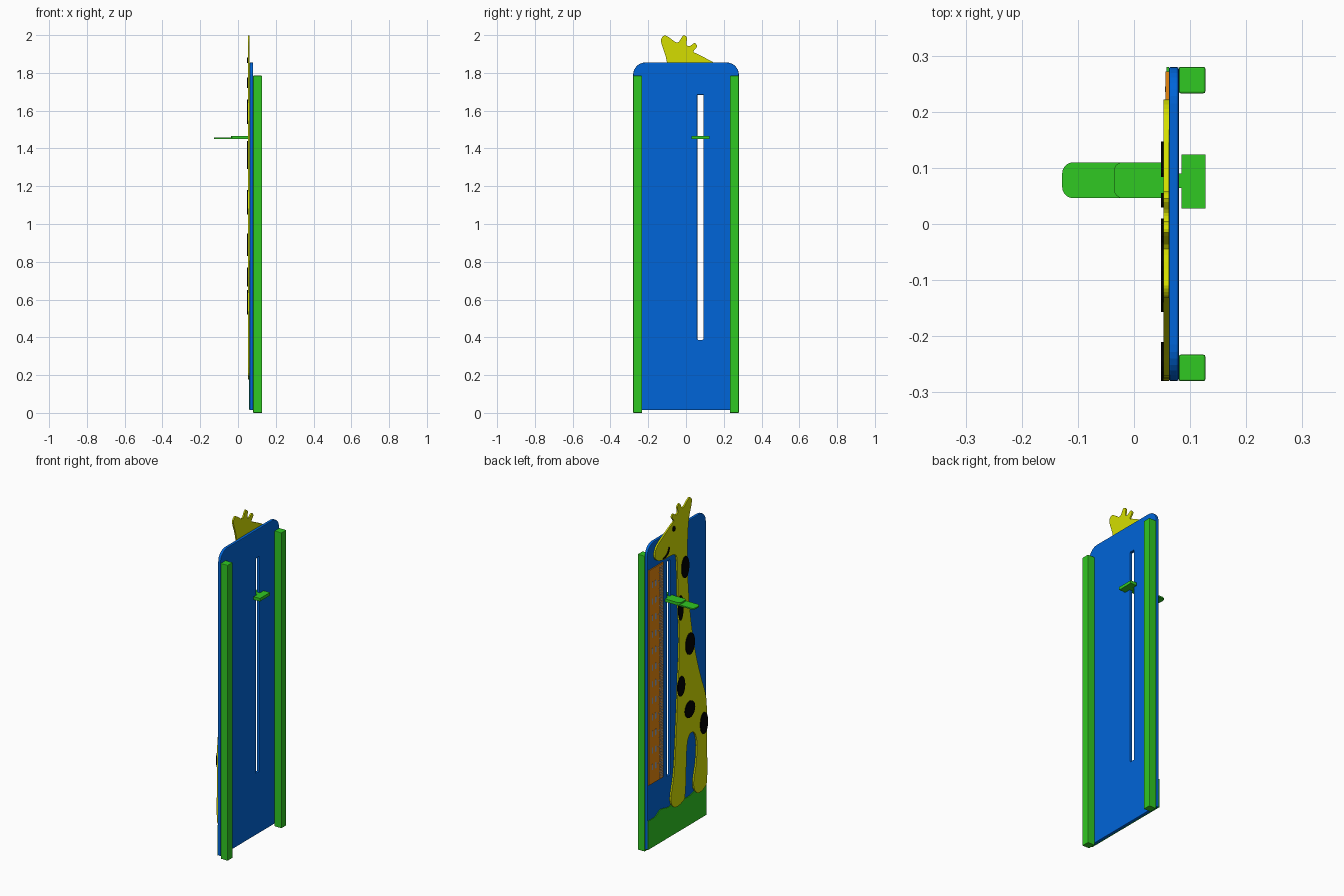
import bpy, bmesh, math
from mathutils import Vector

cube = bpy.data.objects.get("Cube")
if cube:
    bpy.data.objects.remove(cube, do_unlink=True)


def material(name, rgb):
    m = bpy.data.materials.new(name)
    m.use_nodes = True
    m.diffuse_color = (*rgb, 1)
    m.node_tree.nodes["Principled BSDF"].inputs["Base Color"].default_value = (*rgb, 1)
    return m


BLUE = material("board blue", (0.0, 0.13, 0.69))
GREEN = material("green", (0.03, 0.58, 0.016))
YELLOW = material("yellow", (0.66, 0.73, 0.0))
ORANGE = material("orange", (0.9, 0.27, 0.005))
SLATE = material("marking blue grey", (0.25, 0.36, 0.55))
BLACK = material("black", (0.0, 0.0, 0.0))


def prism(name, outline, low, high, mat, axis="x"):
    """Extrude a flat outline: (y, z) along x, or (x, y) along z."""
    bm = bmesh.new()
    place = (lambda a, b: (low, a, b)) if axis == "x" else (lambda a, b: (a, b, low))
    face = bm.faces.new([bm.verts.new(place(*p)) for p in outline])
    new = bmesh.ops.extrude_face_region(bm, geom=[face])["geom"]
    step = Vector((high - low, 0, 0)) if axis == "x" else Vector((0, 0, high - low))
    bmesh.ops.translate(bm, vec=step, verts=[v for v in new if isinstance(v, bmesh.types.BMVert)])
    bmesh.ops.recalc_face_normals(bm, faces=bm.faces)
    mesh = bpy.data.meshes.new(name)
    bm.to_mesh(mesh)
    bm.free()
    mesh.materials.append(mat)
    ob = bpy.data.objects.new(name, mesh)
    bpy.context.collection.objects.link(ob)
    return ob


def bevel(ob, width):
    mod = ob.modifiers.new("bevel", "BEVEL")
    mod.width, mod.segments = width, 2
    mod.limit_method, mod.angle_limit = "ANGLE", math.radians(60)


def rect(a0, a1, b0, b1):
    return [(a0, b0), (a1, b0), (a1, b1), (a0, b1)]


def ellipse(a, b, ra, rb, n=24):
    return [(a + ra * math.cos(math.tau * i / n), b + rb * math.sin(math.tau * i / n))
            for i in range(n)]


def corner(a, b, r, start, n=8):
    """Quarter circle about (a, b), starting at an angle in degrees."""
    return [(a + r * math.cos(math.radians(start + 90 * i / n)),
             b + r * math.sin(math.radians(start + 90 * i / n))) for i in range(n + 1)]


def smooth(points, closed=True, steps=4):
    """Smooth curve through the points."""
    pts = [Vector(p) for p in points]
    n, out = len(pts), []
    pick = (lambda i: pts[i % n]) if closed else (lambda i: pts[min(max(i, 0), n - 1)])
    for i in range(n if closed else n - 1):
        p, q, r, s = (pick(i + k) for k in (-1, 0, 1, 2))
        for k in range(steps):
            t = k / steps
            v = 0.5 * (2 * q + (r - p) * t + (2 * p - 5 * q + 4 * r - s) * t * t
                       + (3 * q - p - 3 * r + s) * t ** 3)
            out.append(tuple(v))
    if not closed:
        out.append(tuple(pts[-1]))
    return out


# Board with rounded top corners and a long slot
W, TOP, R = 0.28, 1.855, 0.065
board = prism("board", [(-W, 0.015), (W, 0.015)] + corner(W - R, TOP - R, R, 0)
              + corner(R - W, TOP - R, R, 90), 0.062, 0.08, BLUE)
cutter = prism("slot_cutter", rect(0.061, 0.092, 0.387, 1.684), 0.0, 0.2, BLUE)
cutter.hide_render = True
cut = board.modifiers.new("slot", "BOOLEAN")
cut.operation, cut.solver, cut.object = "DIFFERENCE", "EXACT", cutter
bpy.context.view_layer.objects.active = board
bpy.ops.object.modifier_apply(modifier=cut.name)
bpy.data.objects.remove(cutter, do_unlink=True)
bevel(board, 0.004)

# Rear posts
for side, y in (("right", -0.2565), ("left", 0.2565)):
    bevel(prism("post_" + side, rect(y - 0.0235, y + 0.0235, 0.0, 1.785), 0.08, 0.127, GREEN), 0.003)

# Grass along the bottom with a wavy upper edge
wave = smooth([(W, 0.19), (0.21, 0.19), (0.16, 0.215), (0.08, 0.2), (0, 0.215),
               (-0.1, 0.19), (-0.2, 0.21), (-W, 0.195)], closed=False)
prism("grass", [(-W, 0.016), (W, 0.016)] + wave, 0.058, 0.062, GREEN)

# Giraffe silhouette: head, neck front, front leg, arch, rear leg, back, ear, horns
giraffe = [
    (0.15, 1.853), (0.205, 1.815), (0.222, 1.765), (0.19, 1.73), (0.13, 1.715),
    (0.08, 1.715), (0.03, 1.705), (0.008, 1.66), (0.0, 1.45), (-0.015, 1.17),
    (0.0, 0.9), (0.015, 0.65), (0.035, 0.4), (0.068, 0.24), (0.03, 0.18),
    (-0.04, 0.185), (-0.07, 0.23), (-0.083, 0.48), (-0.105, 0.56), (-0.15, 0.565),
    (-0.18, 0.5), (-0.175, 0.38), (-0.148, 0.25), (-0.185, 0.185), (-0.25, 0.19),
    (-0.278, 0.24), (-0.275, 0.5), (-0.27, 0.72), (-0.22, 0.87), (-0.173, 1.02),
    (-0.135, 1.19), (-0.106, 1.38), (-0.09, 1.63), (-0.1, 1.85), (-0.132, 1.965),
    (-0.115, 1.997), (-0.09, 1.988), (-0.045, 1.96), (-0.015, 1.998), (0.005, 1.985),
    (0.002, 1.95), (0.02, 1.942), (0.045, 1.958), (0.058, 1.94), (0.04, 1.912),
    (0.065, 1.898)]
prism("giraffe_body", smooth(giraffe), 0.053, 0.062, YELLOW)

# Coat spots, eye and mouth
spots = [(-0.066, 1.595, 0.035, 0.065), (-0.022, 1.365, 0.024, 0.075), (-0.112, 1.115, 0.043, 0.065),
         (-0.026, 0.89, 0.036, 0.06), (-0.11, 0.72, 0.047, 0.05), (-0.245, 0.585, 0.035, 0.065)]
for i, spot in enumerate(spots):
    prism(f"spot_{i + 1}", ellipse(*spot), 0.048, 0.053, BLACK)
prism("eye", ellipse(0.042, 1.867, 0.013, 0.015), 0.048, 0.053, BLACK)
upper = smooth([(0.147, 1.728), (0.12, 1.735), (0.1, 1.75), (0.09, 1.775)], closed=False)
lower = [(y - 0.006, z - 0.007) for y, z in reversed(upper)]
prism("mouth", upper + lower, 0.048, 0.053, BLACK)

# Height scale with fine ticks beside the slot and a pair of bars at each main division
prism("height_scale", rect(0.135, 0.272, 0.403, 1.7), 0.056, 0.062, ORANGE)
for i in range(1, 129):
    length = 0.05 if i % 10 == 0 else 0.042 if i % 5 == 0 else 0.034
    z = 0.403 + i * 0.01
    prism(f"tick_{i}", rect(0.137, 0.137 + length, z - 0.002, z + 0.002), 0.055, 0.057, SLATE)
    if i % 10 == 0:
        for k, y in enumerate((0.21, 0.24)):
            prism(f"division_bar_{i}_{k}", rect(y - 0.005, y + 0.005, z - 0.018, z + 0.018),
                  0.055, 0.057, SLATE)


# Sliding marker: two stacked tongues, a stem through the slot and a rear grip
def tongue(name, tip, r, z0, z1):
    outline = ([(0.062, 0.046), (0.062, 0.11)] + corner(tip + r, 0.11 - r, r, 90)
               + corner(tip + r, 0.046 + r, r, 180))
    return prism(name, outline, z0, z1, GREEN, "z")


tongue("slider_lower_tongue", -0.128, 0.02, 1.449, 1.457)
tongue("slider_upper_tongue", -0.036, 0.016, 1.457, 1.467)
prism("slider_stem", rect(0.05, 0.09, 0.064, 0.09), 1.45, 1.466, GREEN, "z")
prism("slider_grip", rect(0.085, 0.127, 0.028, 0.124), 1.449, 1.467, GREEN, "z")
